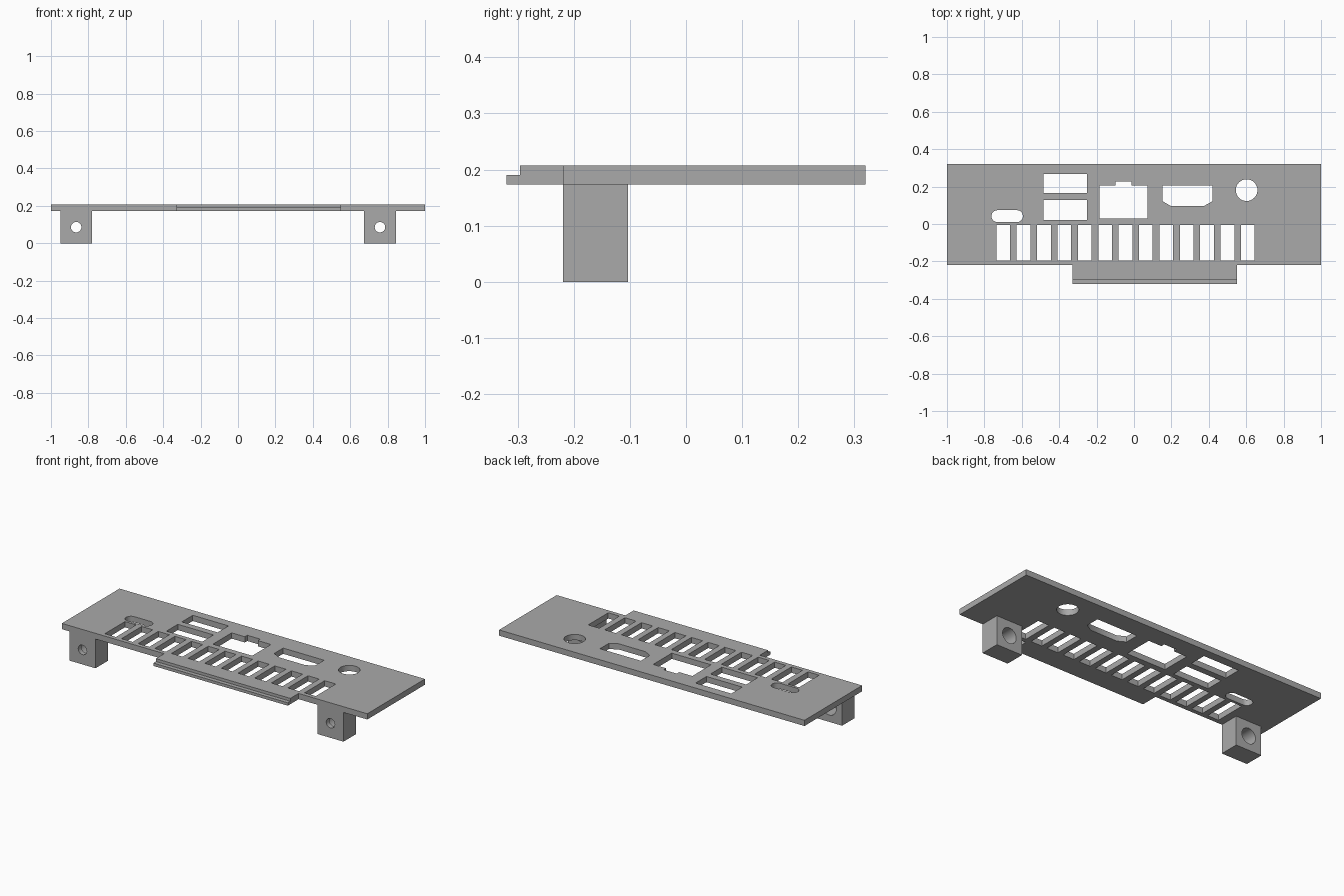
import bpy, bmesh
from math import cos, sin, pi
from mathutils import Matrix

cube = bpy.data.objects.get("Cube")
if cube:
    bpy.data.objects.remove(cube)

grey = bpy.data.materials.new("matte_grey")
grey.use_nodes = True
COLOUR = (0.4, 0.4, 0.4, 1)
grey.diffuse_color = COLOUR
grey.node_tree.nodes["Principled BSDF"].inputs["Base Color"].default_value = COLOUR

BOTTOM, TOP = 0.173, 0.207   # panel thickness
FRONT, BACK = -0.219, 0.32   # panel edges


def rect(x0, x1, y0, y1):
    return [(x0, y0), (x1, y0), (x1, y1), (x0, y1)]


def arc(cx, cy, r, start=0, end=2 * pi, n=32):
    return [(cx + r * cos(start + (end - start) * i / n),
             cy + r * sin(start + (end - start) * i / n)) for i in range(n)]


def prisms(name, outlines, z0, z1):
    """Extrude counter-clockwise outlines from z0 to z1 as one object."""
    bm = bmesh.new()
    for pts in outlines:
        low = [bm.verts.new((x, y, z0)) for x, y in pts]
        high = [bm.verts.new((x, y, z1)) for x, y in pts]
        bm.faces.new(low[::-1])
        bm.faces.new(high)
        for i in range(len(pts)):
            j = (i + 1) % len(pts)
            bm.faces.new((low[i], low[j], high[j], high[i]))
    mesh = bpy.data.meshes.new(name)
    bm.to_mesh(mesh)
    bm.free()
    mesh.materials.append(grey)
    obj = bpy.data.objects.new(name, mesh)
    bpy.context.collection.objects.link(obj)
    return obj


def cut(obj, cutter):
    """Subtract the cutter, bake the result and remove the cutter."""
    cutter.hide_render = True
    mod = obj.modifiers.new("cut", 'BOOLEAN')
    mod.operation, mod.solver, mod.object = 'DIFFERENCE', 'EXACT', cutter
    bpy.context.view_layer.update()
    graph = bpy.context.evaluated_depsgraph_get()
    baked = bpy.data.meshes.new_from_object(obj.evaluated_get(graph))
    obj.modifiers.clear()
    obj.data = baked
    bpy.data.objects.remove(cutter)


def smooth(obj):
    bpy.ops.object.select_all(action='DESELECT')
    obj.select_set(True)
    bpy.context.view_layer.objects.active = obj
    bpy.ops.object.shade_smooth_by_angle(angle=pi / 6)


# Panel with the front tab
TAB_L, TAB_R, TAB_Y = -0.33, 0.55, -0.32
panel = prisms("port_panel", [[
    (-1, FRONT), (TAB_L, FRONT), (TAB_L, TAB_Y), (TAB_R, TAB_Y),
    (TAB_R, FRONT), (1, FRONT), (1, BACK), (-1, BACK)]], BOTTOM, TOP)

# Lowered lip along the tab edge
cut(panel, prisms("lip_cutter", [rect(-0.5, 0.7, -0.4, -0.296)], 0.19, 0.3))

# Port openings
ports = [
    rect(-0.484, -0.25, 0.166, 0.268),
    rect(-0.484, -0.25, 0.022, 0.128),
    [(-0.185, 0.03), (0.072, 0.03), (0.072, 0.205), (-0.014, 0.205),
     (-0.014, 0.228), (-0.099, 0.228), (-0.099, 0.205), (-0.185, 0.205)],
    [(0.152, 0.122), (0.198, 0.096), (0.374, 0.096), (0.42, 0.122),
     (0.42, 0.205), (0.152, 0.205)],
    arc(0.602, 0.181, 0.058),
    arc(-0.626, 0.042, 0.032, -pi / 2, pi / 2, 12) + [(-0.626, 0.074)]
    + arc(-0.73, 0.042, 0.032, pi / 2, 3 * pi / 2, 12) + [(-0.73, 0.01)],
]

# Row of ventilation slots
vents = [rect(x, x + 0.073, -0.194, -0.006)
         for x in (-0.736 + 0.109 * i for i in range(13))]
cut(panel, prisms("opening_cutter", ports + vents, 0.1, 0.3))
smooth(panel)

# Mounting blocks, each with a stepped screw hole running front to back
LUG_BACK, HOLE_Z = -0.103, 0.086
for name, x in (("right_mounting_block", -0.865), ("left_mounting_block", 0.759)):
    block = prisms(name, [rect(x - 0.085, x + 0.085, FRONT, LUG_BACK)], 0, BOTTOM)
    for radius, y0, y1 in ((0.028, -0.3, 0), (0.046, -0.19, 0)):
        drill = prisms("drill", [arc(0, 0, radius)], -y1, -y0)
        drill.data.transform(Matrix.Translation((x, 0, HOLE_Z))
                             @ Matrix.Rotation(pi / 2, 4, 'X'))
        cut(block, drill)
    smooth(block)
